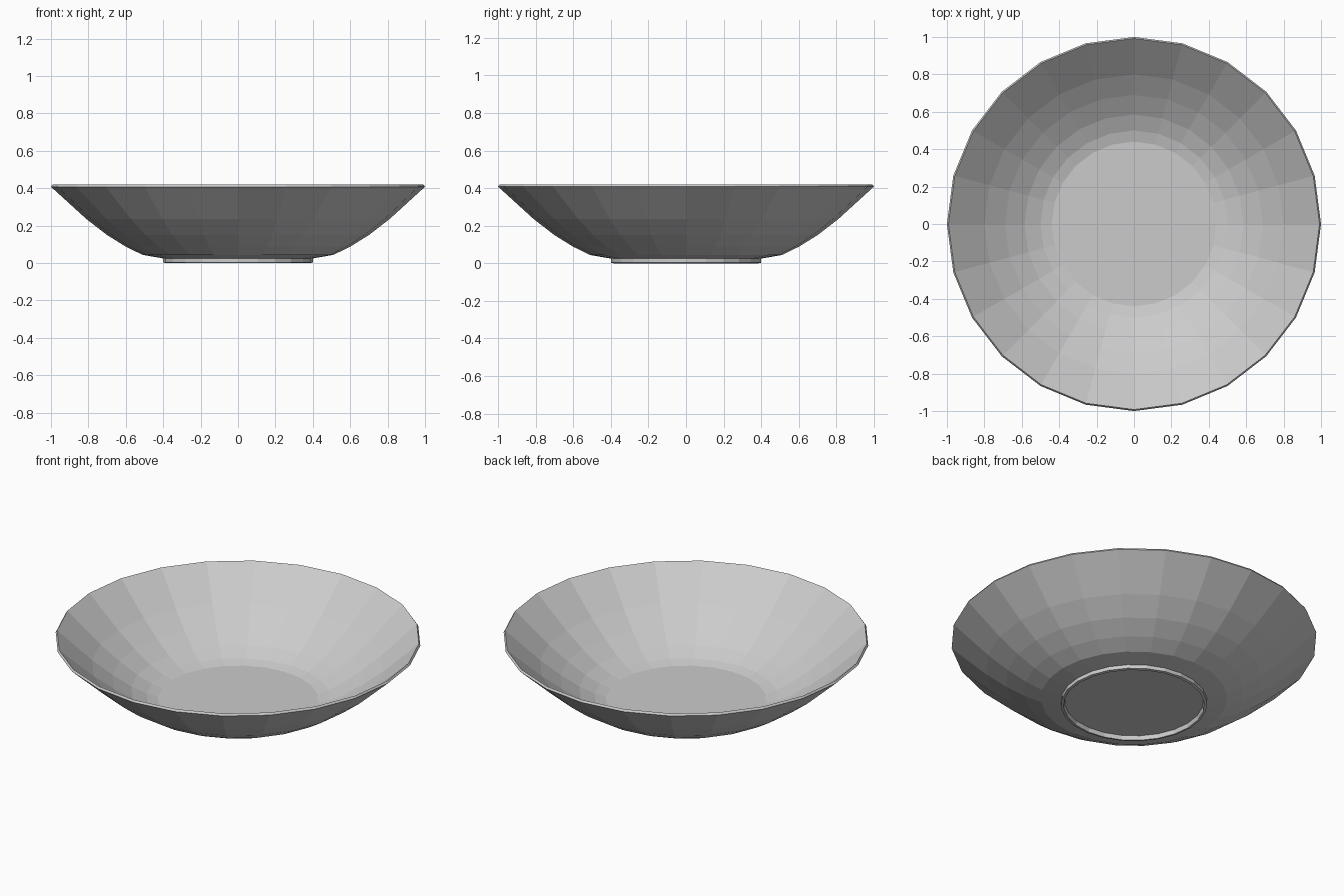
import bpy, bmesh
from math import cos, sin, pi

if "Cube" in bpy.data.objects:
    bpy.data.objects.remove(bpy.data.objects["Cube"])

SIDES = 24


def lathe(name, profile, closed=False):
    """Revolve (radius, height) points around z; radius 0 makes a single pole."""
    bm = bmesh.new()
    rings = []
    for r, z in profile:
        if r == 0:
            rings.append([bm.verts.new((0, 0, z))] * SIDES)
        else:
            rings.append([bm.verts.new((r * cos(2 * pi * i / SIDES),
                                        r * sin(2 * pi * i / SIDES), z))
                          for i in range(SIDES)])
    pairs = list(zip(rings, rings[1:]))
    if closed:
        pairs.append((rings[-1], rings[0]))
    for a, b in pairs:
        for i in range(SIDES):
            j = (i + 1) % SIDES
            quad = [a[i], a[j], b[j], b[i]]
            bm.faces.new(list(dict.fromkeys(quad)))
    bmesh.ops.recalc_face_normals(bm, faces=bm.faces)
    mesh = bpy.data.meshes.new(name)
    bm.to_mesh(mesh)
    bm.free()
    obj = bpy.data.objects.new(name, mesh)
    bpy.context.collection.objects.link(obj)
    return obj


# Thin-walled bowl with foot ring: underside, foot, outer wall, rim, inner wall, floor
lathe("bowl", [
    (0, 0.025), (0.38, 0.025),
    (0.385, 0.0), (0.40, 0.003), (0.40, 0.025),
    (0.51, 0.044), (0.60, 0.088), (0.70, 0.15), (0.81, 0.235), (1.0, 0.408),
    (0.992, 0.42),
    (0.80, 0.248), (0.69, 0.165), (0.585, 0.098), (0.50, 0.059), (0.44, 0.043),
    (0, 0.043),
])
